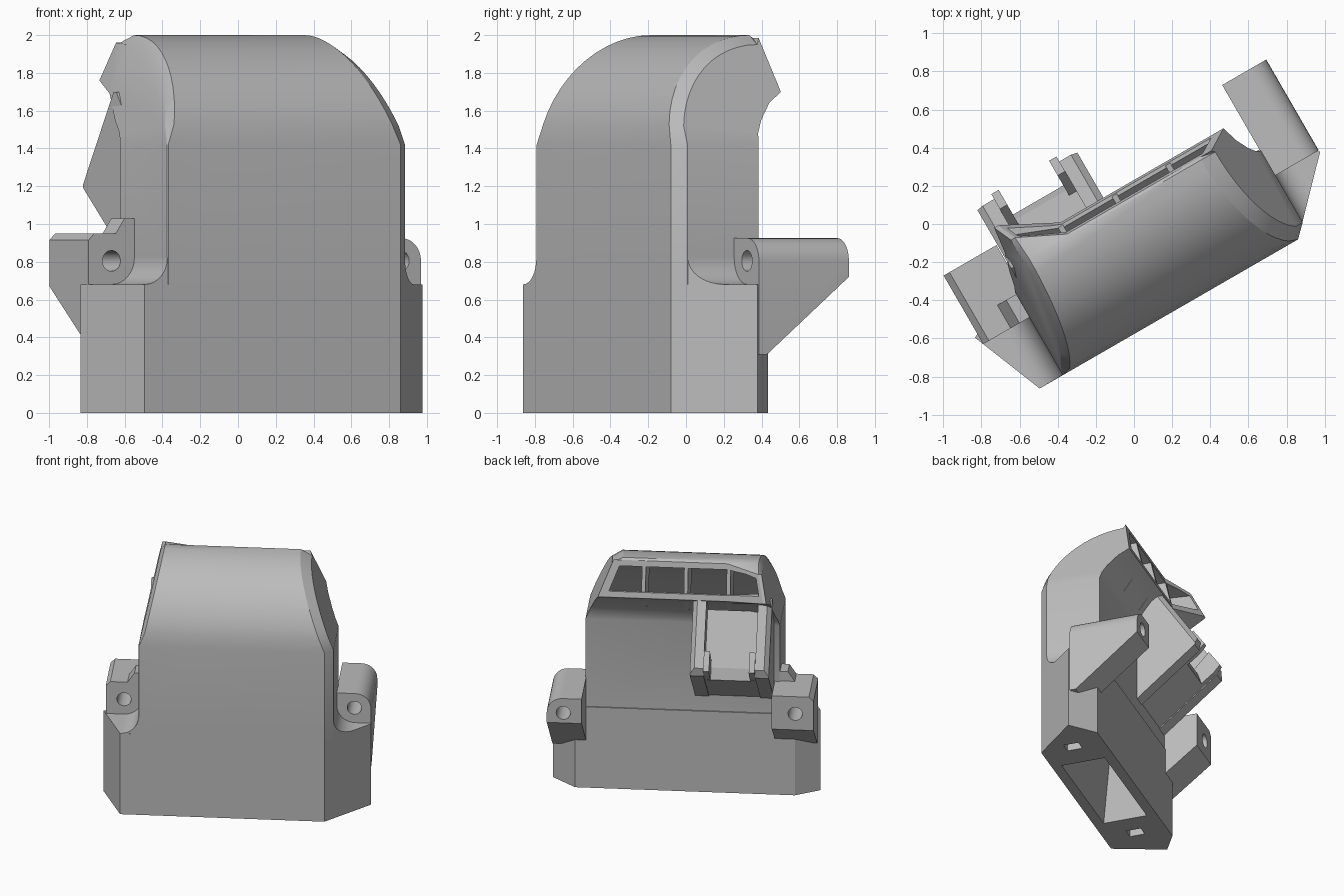
import bpy, bmesh, math
from mathutils import Vector

if "Cube" in bpy.data.objects:
    bpy.data.objects.remove(bpy.data.objects["Cube"])

TURN = math.radians(30)  # the duct stands turned about z
grey = bpy.data.materials.new("plain grey")
grey.use_nodes = True
COLOUR = (0.5, 0.5, 0.5, 1)
grey.diffuse_color = COLOUR
grey.node_tree.nodes["Principled BSDF"].inputs["Base Color"].default_value = COLOUR


def finish(name, bm):
    bmesh.ops.recalc_face_normals(bm, faces=bm.faces)
    mesh = bpy.data.meshes.new(name)
    bm.to_mesh(mesh)
    bm.free()
    mesh.materials.append(grey)
    obj = bpy.data.objects.new(name, mesh)
    obj.rotation_euler.z = TURN
    bpy.context.collection.objects.link(obj)
    return obj


def loft(sections, split=0):
    """Skin closed loops; split caps into a lower and an upper face."""
    bm = bmesh.new()
    rings = [[bm.verts.new(p) for p in s] for s in sections]
    n = len(rings[0])
    for a, b in zip(rings, rings[1:]):
        for i in range(n):
            j = (i + 1) % n
            bm.faces.new((a[i], a[j], b[j], b[i]))
    for r in (rings[0], rings[-1]):
        if split:
            bm.faces.new((r[0], r[1], r[-2], r[-1]))
            bm.faces.new(r[1:-1])
        else:
            bm.faces.new(r)
    return bm


def prism(pts, axis, a, b):
    place = {"u": lambda p, t: (t, p[0], p[1]),
             "v": lambda p, t: (p[0], t, p[1]),
             "z": lambda p, t: (p[0], p[1], t)}[axis]
    return loft([[place(p, t) for p in pts] for t in (a, b)])


def box(u0, u1, v0, v1, z0, z1):
    return prism([(u0, v0), (u1, v0), (u1, v1), (u0, v1)], "z", z0, z1)


def cut(obj, *cutters):
    for c in cutters:
        mod = obj.modifiers.new("cut", "BOOLEAN")
        mod.operation, mod.solver, mod.object = "DIFFERENCE", "EXACT", c
        c.hide_render = True
    bpy.context.view_layer.update()
    dg = bpy.context.evaluated_depsgraph_get()
    mesh = bpy.data.meshes.new_from_object(obj.evaluated_get(dg))
    obj.modifiers.clear()
    obj.data = mesh
    for c in cutters:
        bpy.data.objects.remove(c)


def smooth(obj):
    bpy.ops.object.select_all(action="DESELECT")
    obj.select_set(True)
    bpy.context.view_layer.objects.active = obj
    bpy.ops.object.shade_smooth_by_angle(angle=math.radians(25))


# Leaning ends of the upper body
KNEE = 1.42


def right_end(z):
    return 0.77 - 0.4 * max(0, z - KNEE)


def left_end(z):
    return -0.72 + 0.22 * max(0, z - KNEE)


# Upper body: arched front, outlet at the back that flares at one end
R = 0.618
START = math.asin(0.6 / R)
arch = [(0.115 - R * math.sin(START * (1 - i / 12)),
         2 - R + R * math.cos(START * (1 - i / 12))) for i in range(13)]
front = [(-0.5, 0.68), (-0.5, KNEE)] + arch


def profile(f):
    back = [(0.13 + 0.12 * f, 1.985 - 0.025 * f), (0.2 + 0.15 * f, 1.7 + 0.06 * f),
            (0.115 + 0.1 * f, 1.64 + 0.05 * f), (0.045 + 0.06 * f, 1.55),
            (0.01 + 0.02 * f, 1.48), (0, KNEE), (0, 0.68)]
    return front + back


def inset(pts, low):
    out = []
    for i, (v, z) in enumerate(pts):
        if i < len(front):
            d = Vector((0.1 - v, min(z, 1.4) - z)).normalized()
            d *= low if z <= KNEE else 0.05
            v, z = v + d.x, z + d.y
        out.append((v, z))
    return out


flared, plain = profile(1), profile(0)
body = finish("upper_body", loft([
    [(left_end(z), v, z) for v, z in inset(flared, 0.005)],
    [(left_end(z) + (0.005 if z <= KNEE else 0.025), v, z) for v, z in flared],
    [(-0.33, v, z) for v, z in plain],
    [(right_end(z) - 0.065, v, z) for v, z in plain],
    [(right_end(z), v, z) for v, z in inset(plain, 0.065)]], split=1))


# Air passage through the upper body
def passage(f):
    return [(-0.44, 0.6), (-0.44, KNEE), (-0.3, 1.68), (-0.1, 1.88), (0.06, 1.94),
            (0.5, 1.94 - 0.03 * f), (0.5, 1.745 + 0.06 * f),
            (0.17 + 0.1 * f, 1.745 + 0.06 * f), (-0.05, KNEE), (-0.05, 0.6)]


air = finish("air_passage", loft([
    [(left_end(z) + 0.05, v, z) for v, z in passage(1)],
    [(-0.33, v, z) for v, z in passage(0)],
    [(right_end(z) - 0.065, v, z) for v, z in passage(0)]], split=1))
cut(body, air)
smooth(body)

# Outlet dividers
for i, u in enumerate((0.31, -0.014, -0.34)):
    finish(f"outlet_divider_{i + 1}", prism(
        [(-0.2, 1.85), (0.0, 1.95), (0.135, 1.955), (0.185, 1.735), (-0.03, 1.44)],
        "u", u - 0.015, u + 0.015))

# Base with a funnel inlet and two small sockets underneath
outline = [(-0.86, -0.5), (0.705, -0.5), (1.035, -0.16), (0.85, 0.01),
           (-0.835, 0.01), (-1.02, -0.1)]
base = finish("base", prism(outline, "z", 0, 0.68))


def ring(u0, u1, v0, v1, z):
    return [(u0, v0, z), (u1, v0, z), (u1, v1, z), (u0, v1, z)]


inlet = finish("inlet", loft([ring(-0.47, 0.46, -0.42, -0.07, -0.02),
                              ring(-0.67, 0.7, -0.44, -0.05, 0.7)]))
sockets = [finish("socket", box(u - 0.045, u + 0.045, -0.3, -0.18, -0.05, 0.08))
           for u in (0.71, -0.69)]
cut(base, inlet, *sockets)

# Curved shoulders between base and upper body
for name, u, s, p, normal in (
        ("left_shoulder", 0.77, 1, outline[1], (0.34, -0.33, 0)),
        ("right_shoulder", -0.72, -1, outline[0], (-0.4, -0.16, 0))):
    r = 0.14
    pts = [(u - s * 0.02, 0.67), (u - s * 0.02, 0.68 + r)]
    for i in range(9):
        a = i / 8 * math.pi / 2
        pts.append((u + s * r * (1 - math.cos(a)), 0.68 + r * (1 - math.sin(a))))
    pts.append((u + s * r, 0.67))
    bm = prism(pts, "v", -0.499, -0.01)
    res = bmesh.ops.bisect_plane(bm, geom=bm.verts[:] + bm.edges[:] + bm.faces[:],
                                 plane_co=(*p, 0), plane_no=normal, clear_outer=True)
    bmesh.ops.holes_fill(bm, edges=[e for e in bm.edges if e.is_boundary])
    smooth(finish(name, bm))


# Screw ears with a rounded outer edge and a through hole
def ear(name, pts, inner, outer, top, radius, segments, hole_u):
    bm = prism(pts, "u", inner, outer)
    edge = [e for e in bm.edges if all(
        abs(v.co.x - outer) < 1e-4 and abs(v.co.z - top) < 1e-4 for v in e.verts)]
    bmesh.ops.bevel(bm, geom=edge, offset=radius, segments=segments,
                    profile=0.5, affect="EDGES")
    obj = finish(name, bm)
    circle = [(hole_u + 0.055 * math.cos(i * math.pi / 12),
               0.805 + 0.055 * math.sin(i * math.pi / 12)) for i in range(24)]
    cut(obj, finish("screw_hole", prism(circle, "v", -0.6, 0.6)))
    smooth(obj)


ear("left_ear", [(-0.15, 0.31), (-0.15, 0.925), (0.4, 0.925), (0.4, 0.72), (-0.1, 0.31)],
    0.765, 1.032, 0.925, 0.12, 8, 0.905)
ear("right_ear", [(-0.15, 0.41), (-0.15, 0.95), (0.265, 0.95), (0.265, 0.67), (-0.07, 0.41)],
    -0.68, -1.0, 0.95, 0.035, 1, -0.86)
finish("right_ear_gusset", prism(
    [(-0.84, 0.94), (-0.78, 1.03), (-0.7, 1.03), (-0.7, 0.94)], "v", -0.15, -0.01))

# Rear clip: two prongs with hooks around a sloping seat
prong = [(-0.03, 0.78), (0.47, 1.19), (0.48, 1.26), (0.19, 1.7), (0.12, 1.7), (-0.03, 1.5)]
hook = [(0.28, 1.05), (0.46, 1.19), (0.51, 1.25), (0.42, 1.38), (0.3, 1.25)]
seat = [(-0.03, 0.79), (0.36, 1.11), (0.33, 1.2), (0.1, 1.58), (-0.03, 1.5)]
for side, a, b, c in (("right", -0.675, -0.57, -0.525), ("left", -0.07, -0.175, -0.22)):
    bm = prism(prong, "u", a, b)
    rim = [e for e in bm.edges if all(abs(v.co.x - a) < 1e-4 and v.co.y > 0.15
                                      and v.co.z > 1.2 for v in e.verts)]
    bmesh.ops.bevel(bm, geom=rim, offset=0.035, segments=1, affect="EDGES")
    finish(side + "_clip_prong", bm)
    finish(side + "_clip_hook", prism(hook, "u", b, c))
finish("clip_seat", prism(seat, "u", -0.6, -0.14))
